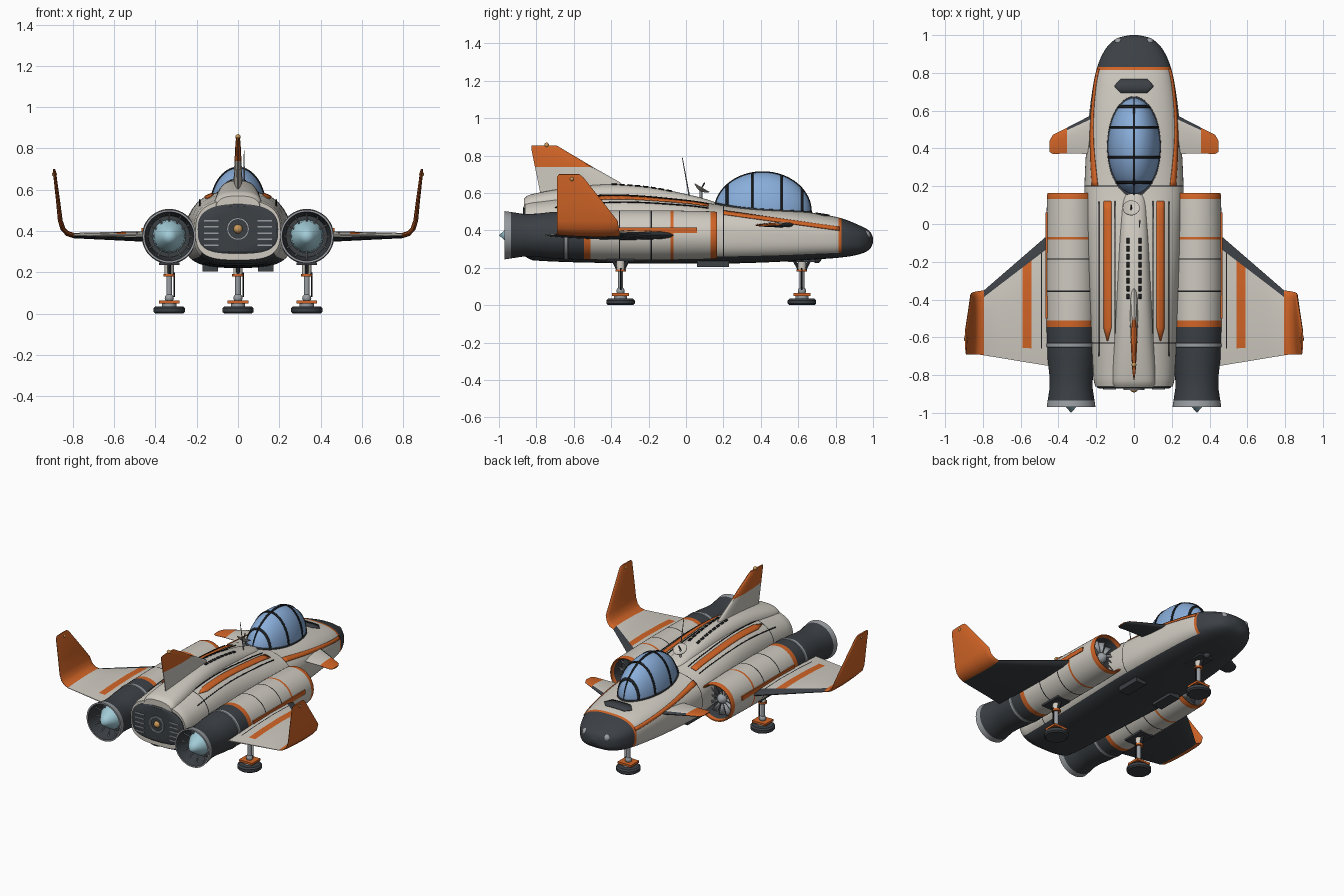
import bpy, bmesh
from math import sin, cos, pi, copysign
from mathutils import Vector

if "Cube" in bpy.data.objects:
    bpy.data.objects.remove(bpy.data.objects["Cube"])

COLOURS = {"white": (.62, .59, .53), "orange": (.65, .13, .02), "charcoal": (.045, .052, .06),
           "black": (.012, .013, .015), "grey": (.32, .34, .36), "glass_blue": (.25, .42, .7),
           "pale_cyan": (.36, .6, .68), "bronze": (.6, .32, .1)}
MATS = list(COLOURS)
for mat_name, rgb in COLOURS.items():
    m = bpy.data.materials.new(mat_name)
    m.use_nodes = True
    m.diffuse_color = (*rgb, 1)
    m.node_tree.nodes["Principled BSDF"].inputs["Base Color"].default_value = (*rgb, 1)


def skin(name, rings, mat, closed=True, cap=True, thick=0):
    """Bridge rings of points; mat is a colour name or a rule (ring, segment)."""
    rule = mat if callable(mat) else lambda i, j: mat
    bm = bmesh.new()
    vs = [[bm.verts.new(p) for p in r] for r in rings]
    n = len(rings[0])
    used = []

    def face(verts, colour):
        if colour not in used:
            used.append(colour)
        bm.faces.new(verts).material_index = used.index(colour)
    for i in range(len(rings) - 1):
        for j in range(n if closed else n - 1):
            k = (j + 1) % n
            face((vs[i][j], vs[i][k], vs[i + 1][k], vs[i + 1][j]), rule(i, j))
    if closed and cap:
        face(vs[0], rule(0, 2))
        face(vs[-1], rule(len(rings) - 2, 2))
    bmesh.ops.remove_doubles(bm, verts=bm.verts, dist=1e-5)
    bmesh.ops.recalc_face_normals(bm, faces=bm.faces)
    me = bpy.data.meshes.new(name)
    bm.to_mesh(me)
    bm.free()
    for c in used:
        me.materials.append(bpy.data.materials[c])
    ob = bpy.data.objects.new(name, me)
    bpy.context.collection.objects.link(ob)
    bpy.ops.object.select_all(action='DESELECT')
    ob.select_set(True)
    bpy.context.view_layer.objects.active = ob
    bpy.ops.object.shade_smooth_by_angle(angle=.6)
    if thick:
        sol = ob.modifiers.new("plate", 'SOLIDIFY')
        sol.thickness, sol.offset = thick, 0
    return ob


def lathe(name, profile, origin, axis, mat, segs=32):
    """Turn (height, radius) points about an axis."""
    q = Vector(axis).to_track_quat('Z', 'Y')
    rings = [[Vector(origin) + q @ Vector((r * cos(2 * pi * k / segs), r * sin(2 * pi * k / segs), h))
              for k in range(segs)] for h, r in profile]
    return skin(name, rings, mat, cap=False)


def rod(name, p, q, r, mat, r2=None, segs=16):
    d = Vector(q) - Vector(p)
    return lathe(name, [(0, 0), (0, r), (d.length, r if r2 is None else r2), (d.length, 0)], p, d, mat, segs)


def ball(name, p, r, mat):
    return lathe(name, [(-r * cos(pi * i / 10), r * sin(pi * i / 10)) for i in range(11)], p, (0, 0, 1), mat, 16)


def box(name, c, size, mat):
    x, y, z = (s / 2 for s in size)
    return skin(name, [[(c[0] + a * x, c[1] + b * y, c[2] + h * z) for a, b in
                        ((-1, -1), (1, -1), (1, 1), (-1, 1))] for h in (-1, 1)], mat)


def at(table, y):
    """Smoothly interpolate (width, bottom, top) along y."""
    i = max([0] + [k for k in range(len(table) - 1) if table[k][0] <= y])
    a, b = table[i], table[i + 1]
    p, q = table[max(i - 1, 0)], table[min(i + 2, len(table) - 1)]
    d = b[0] - a[0]
    t = min(max((y - a[0]) / d, 0), 1)
    out = []
    for c in (1, 2, 3):
        ma, mb = (b[c] - p[c]) / (b[0] - p[0]) * d, (q[c] - a[c]) / (q[0] - a[0]) * d
        out.append((2 * t**3 - 3 * t**2 + 1) * a[c] + (t**3 - 2 * t**2 + t) * ma
                   + (3 * t**2 - 2 * t**3) * b[c] + (t**3 - t**2) * mb)
    return out


TOP, BOTTOM, RING = 2.6, 3.2, 64


def loft(name, table, ys, mat):
    rings = []
    for y in ys:
        w, zb, zt = at(table, y)
        ring = []
        for k in range(RING):
            c, s = cos(2 * pi * k / RING), sin(2 * pi * k / RING)
            e = 2 / (TOP if s >= 0 else BOTTOM)
            ring.append((copysign(abs(c)**e * w, c), y, (zb + zt) / 2 + copysign(abs(s)**e, s) * (zt - zb) / 2))
        rings.append(ring)
    return skin(name, rings, mat)


def top_z(table, x, y):
    w, zb, zt = at(table, y)
    return (zb + zt) / 2 + (zt - zb) / 2 * max(0, 1 - abs(x / w)**TOP)**(1 / TOP)


def patch(name, mat, rows, table, cols=6):
    """Thin painted plate lying on a lofted body; rows are (y, x0, x1)."""
    rings = [[(x, y, top_z(table, x, y) + .002) for x in (a + (b - a) * j / cols for j in range(cols + 1))]
             for y, a, b in rows]
    return skin(name, rings, mat, closed=False, thick=.006)


def foil(name, stations, mat, side=1):
    """Wing-like surface through (x, z, leading y, trailing y, thickness)."""
    shape = [(0, 0), (.03, .5), (.1, .8), (.35, 1), (.65, .8), (.87, .45), (1, .12)]
    loop = shape + [(f, -h) for f, h in reversed(shape[1:])]
    rings = []
    for i, (x, z, le, te, th) in enumerate(stations):
        p, q = stations[max(i - 1, 0)], stations[min(i + 1, len(stations) - 1)]
        n = Vector((p[1] - q[1], q[0] - p[0])).normalized()
        rings.append([(side * (x + n.x * h * th / 2), le + (te - le) * f, z + n.y * h * th / 2) for f, h in loop])
    return skin(name, rings, mat)


# Fuselage: charcoal nose and belly, orange nose band, dark panel seams
HULL = [(-.86, .205, .26, .55), (-.82, .215, .24, .56), (-.4, .235, .225, .595), (0, .255, .222, .565),
        (.2, .262, .222, .535), (.5, .245, .232, .515), (.7, .222, .245, .49), (.83, .195, .255, .465),
        (.92, .155, .27, .43), (.97, .11, .29, .405), (.99, .07, .31, .385), (1, .02, .335, .36)]
ys = sorted([-.86 + .02 * i for i in range(84)] + [-.633, -.627, .198, .203, .815, .832]
            + [1 - .16 * (i / 20)**2 for i in range(21)])


def hull_colour(i, j):
    y = (ys[i] + ys[i + 1]) / 2
    if y > .832 or sin(2 * pi * (j + .5) / RING) < -.65:
        return "charcoal"
    if y > .815:
        return "orange"
    return "black" if .198 < y < .203 or -.633 < y < -.627 else "white"


loft("fuselage", HULL, ys, hull_colour)
SPINE = [(-.865, .105, .45, .57), (-.84, .115, .45, .59), (-.6, .105, .45, .632), (-.4, .095, .45, .646),
         (-.2, .085, .45, .632), (0, .075, .45, .594), (.13, .065, .45, .56), (.19, .04, .45, .535)]
loft("dorsal_spine", SPINE, [-.865 + 1.055 * i / 60 for i in range(61)], "white")

# Painted plates on the back, sides and nose
patch("nose_panel", "charcoal", [(.693, -.07, .07), (.73, -.105, .105), (.767, -.07, .07)], HULL, 12)
for s, tag in ((1, "left"), (-1, "right")):
    rows = [(.12 - .67 * i / 16, .12 * s, .16 * s) for i in range(17)] + [(-.62, .138 * s, .142 * s)]
    patch(tag + "_back_stripe", "orange", rows, HULL, 3)
    for x in (.1, .185):
        patch(tag + "_back_seam", "black", [(.12 - .82 * i / 16, (x - .002) * s, (x + .002) * s)
                                            for i in range(17)], HULL, 1)
    rings = []
    for i in range(25):
        y = .2 + .62 * i / 24
        w, zb, zt = at(HULL, y)
        ring = []
        for dz in (-.01, 0, .01):
            u = (.495 - .14 * (y - .2) + dz - (zb + zt) / 2) / ((zt - zb) / 2)
            ring.append((s * (w * (1 - max(u, 0)**TOP)**(1 / TOP) + .002), y, .495 - .14 * (y - .2) + dz))
        rings.append(ring)
    skin(tag + "_side_stripe", rings, "orange", closed=False, thick=.007)
    for i in range(8):
        y = -.09 - .042 * i
        patch(tag + "_spine_slot", "black", [(y - .014, .024 * s, .038 * s), (y + .014, .024 * s, .038 * s)], SPINE, 1)
    ball(tag + "_nose_light", (.08 * s, .962, .375), .024, "grey")
    box(tag + "_belly_box", (.135 * s, .145, .222), (.075, .17, .035), "charcoal")
ball("belly_sensor", (0, .7, .248), .024, "charcoal")

# Rear plate with vents and centre light
PLATE = [(-.872, .185, .3, .52), (-.865, .195, .29, .53), (-.85, .195, .29, .53)]
loft("rear_plate", PLATE, [-.872, -.865, -.85], "charcoal")
for s in (1, -1):
    for z in (.33, .36, .39, .42, .45):
        box("rear_vent", (.13 * s, -.872, z), (.07, .006, .007), "grey")
lathe("rear_light_ring", [(0, .045), (.012, .045), (.012, .055), (0, .055), (0, .045)], (0, -.868, .41), (0, -1, 0), "grey")
ball("rear_light", (0, -.87, .41), .022, "bronze")

# Canopy with frame bands and rim
CY, CZ, RX, RY, RZ = .41, .5, .138, .257, .211


def dome(u, v, k=1):
    return (RX * k * sin(u) * cos(v), CY - RY * k * cos(u), CZ + RZ * k * sin(u) * sin(v))


skin("canopy", [[dome(pi * i / 32, 2 * pi * j / 48) for j in range(48)] for i in range(33)], "glass_blue", cap=False)
for c in (-.74, -.22, .4, .82):
    half = .006 / RY
    band = [[(RX * 1.01 * (1 - d * d)**.5 * cos(v), CY + RY * d, CZ + RZ * 1.01 * (1 - d * d)**.5 * sin(v))
             for v in (pi * j / 32 for j in range(33))] for d in (c - half, c + half)]
    skin("canopy_band", band, "black", closed=False, thick=.006)
skin("canopy_keel", [[dome(pi * i / 40, pi / 2 + d, 1.01) for d in (-.045, .045)] for i in range(41)],
     "black", closed=False, thick=.006)
rim = []
for i in range(65):
    a = 2 * pi * i / 64
    x, y = RX * cos(a), CY + RY * sin(a)
    z = top_z(HULL, x, y)
    rim.append([(x * k, CY + (y - CY) * k, z + h) for k, h in ((.97, -.01), (.97, .008), (1.03, .006), (1.04, -.01))])
skin("canopy_rim", rim, "charcoal")

# Tail fin, antenna and dish
FIN = [(0, .55, -.25, -.77, .05), (0, .655, -.35, -.79, .042), (0, .74, -.5, -.808, .034),
       (0, .835, -.66, -.827, .024), (0, .853, -.69, -.825, .014)]
foil("tail_fin", FIN, lambda i, j: "orange" if i > 1 else "white")
ball("fin_light", (0, -.745, .856), .013, "bronze")
rod("antenna", (.03, .02, .57), (.03, -.02, .79), .004, "grey", .002, 8)
rod("dish_post", (-.015, .08, .55), (-.015, .08, .62), .007, "grey")
lathe("dish", [(0, 0), (.006, .025), (.018, .045), (.022, .045), (.01, .02), (.006, 0)],
      (-.015, .075, .61), (0, .5, .85), "white", 24)
rod("dish_feed", (-.015, .08, .62), (-.015, .1, .655), .004, "charcoal", segs=8)

# Engine nacelle outline: (y, radius, colour up to the next point)
NACELLE = [(.06, 0, "charcoal"), (.06, .108, "charcoal"), (.14, .112, "orange"), (.163, .117, "orange"),
           (.165, .123, "orange"), (.155, .127, "orange"), (.132, .128, "white"), (-.068, .132, "orange"),
           (-.082, .132, "white"), (-.182, .133, "black"), (-.189, .133, "white"), (-.352, .133, "black"),
           (-.359, .133, "white"), (-.51, .131, "orange"), (-.545, .131, "charcoal"), (-.63, .128, "grey"),
           (-.633, .131, "grey"), (-.65, .131, "grey"), (-.653, .127, "charcoal"), (-.72, .124, "charcoal"),
           (-.8, .115, "charcoal"), (-.87, .114, "charcoal"), (-.935, .124, "grey"), (-.97, .129, "grey"),
           (-.97, .119, "charcoal"), (-.85, .1, "charcoal"), (-.85, 0, "charcoal")]
EX, EZ = .333, .374
ROOT, TIP = (.4, .373, -.01, -.76, .055), (.795, .378, -.352, -.695, .026)
SPANS = [0, .22, .235, .36, .48, .75, 1]
WING = [tuple(a + (b - a) * t for a, b in zip(ROOT, TIP)) for t in SPANS] + [
    (.825, .387, -.355, -.69, .025), (.848, .41, -.36, -.69, .024), (.861, .45, -.365, -.69, .023),
    (.871, .54, -.435, -.69, .02), (.889, .685, -.55, -.69, .015), (.891, .7, -.57, -.68, .01)]
CANARD = [(.2, .43, .59, .37, .03), (.355, .428, .51, .374, .022), (.43, .426, .472, .37, .014), (.447, .426, .44, .382, .008)]


def wing_colour(i, j):
    if i >= 6:
        return "orange"
    if j < 2 or j > 6:
        return "charcoal"
    if j < 5 and i in (1, 3):
        return "black" if i == 1 else "orange"
    return "white"


def canard_colour(i, j):
    if j > 6 or (i == 0 and j < 2):
        return "charcoal"
    return "orange" if i else "white"


def gear(tag, x, y, top):
    lathe(tag + "_gear_pad", [(0, 0), (0, .066), (.008, .076), (.026, .076), (.035, .066), (.035, 0)],
          (x, y, 0), (0, 0, 1), "charcoal")
    rod(tag + "_gear_ankle", (x, y, .035), (x, y, .05), .035, "grey")
    box(tag + "_gear_yoke", (x, y, .057), (.1, .09, .014), "orange")
    ball(tag + "_gear_joint", (x, y, .075), .022, "grey")
    rod(tag + "_gear_strut", (x, y, .06), (x, y, top), .014, "grey")
    rod(tag + "_gear_sleeve", (x, y, .19), (x, y, top), .022, "white")
    rod(tag + "_gear_clamp", (x, y, .18), (x, y, .192), .028, "orange")
    rod(tag + "_gear_hose", (x + .025, y, .08), (x + .025, y, .2), .004, "black", segs=8)
    for d in (-1, 1):
        rod(tag + "_gear_brace", (x, y + .012 * d, .185), (x, y + .04 * d, top), .009, "charcoal", segs=8)
    box(tag + "_gear_hatch", (x, y, top), (.1, .15, .012), "charcoal")


gear("nose", 0, .62, .238)
for s, tag in ((1, "left"), (-1, "right")):
    x = EX * s
    lathe(tag + "_nacelle", [(y, r) for y, r, c in NACELLE], (x, 0, EZ), (0, 1, 0), lambda i, j: NACELLE[i][2], 48)
    lathe(tag + "_exhaust_cone", [(0, 0), (0, .08), (.05, .074), (.11, .035), (.15, 0)], (x, -.85, EZ), (0, -1, 0), "pale_cyan")
    lathe(tag + "_fan_spinner", [(0, 0), (0, .04), (.04, .03), (.07, 0)], (x, .06, EZ), (0, 1, 0), "grey")
    for k in range(12):
        d = Vector((cos(pi * k / 6), 0, sin(pi * k / 6)))
        e = Vector((-d.z, 0, d.x))
        c = Vector((x, 0, EZ))
        blade = [[c + d * r + e * w + Vector((0, .085 + w * .8, 0)) for w in (-.5 * r * .3, .5 * r * .3)] for r in (.03, .108)]
        skin(tag + "_fan_blade", blade, "grey", closed=False, thick=.004)
        rod(tag + "_nozzle_spoke", c + d * .07 + Vector((0, -.9, 0)), c + d * .112 + Vector((0, -.92, 0)), .004, "grey", segs=6)
    box(tag + "_nacelle_stripe", (s * (EX + .13), -.22, .4), (.009, .56, .028), "orange")
    foil(tag + "_wing", WING, wing_colour, s)
    foil(tag + "_canard", CANARD, canard_colour, s)
    ball(tag + "_winglet_light", (.889 * s, -.61, .675), .012, "bronze")
    gear(tag, x, -.35, .242)
